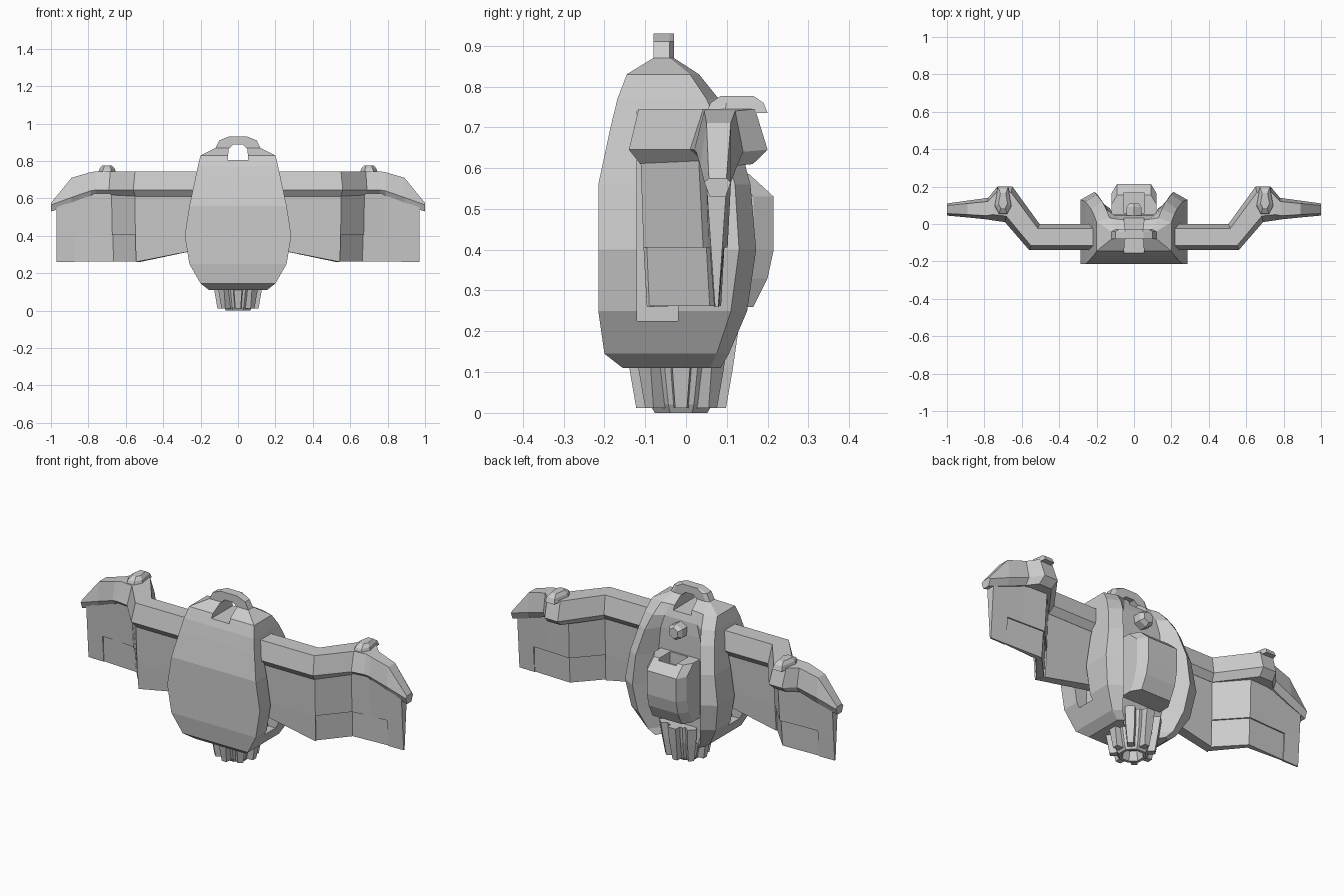
import bpy, bmesh, math
from mathutils import Vector

if "Cube" in bpy.data.objects:
    bpy.data.objects.remove(bpy.data.objects["Cube"])


def loft(name, rings, mirror=False):
    """Skin a list of equally sized closed rings and cap both ends."""
    bm = bmesh.new()
    vs = [[bm.verts.new(p) for p in r] for r in rings]
    n = len(rings[0])
    for a, b in zip(vs, vs[1:]):
        for i in range(n):
            j = (i + 1) % n
            bm.faces.new((a[i], a[j], b[j], b[i]))
    bm.faces.new(vs[0][::-1])
    bm.faces.new(vs[-1])
    bmesh.ops.recalc_face_normals(bm, faces=bm.faces)
    me = bpy.data.meshes.new(name)
    bm.to_mesh(me)
    bm.free()
    ob = bpy.data.objects.new(name, me)
    bpy.context.collection.objects.link(ob)
    if mirror:
        m = ob.modifiers.new("mirror", 'MIRROR')
        m.use_mirror_merge = False
    return ob


def rect(x0, x1, y0, y1, z):
    return [(x0, y0, z), (x1, y0, z), (x1, y1, z), (x0, y1, z)]


def cut(ob, cutter):
    cutter.hide_render = True
    cutter.hide_viewport = False
    cutter.display_type = 'WIRE'
    b = ob.modifiers.new("cut", 'BOOLEAN')
    b.operation = 'DIFFERENCE'
    b.solver = 'EXACT'
    b.object = cutter


# Body: z, half width, front y, side-back y, ridge x, ridge y, groove x, groove y
body_rows = [
    (.11, .155, -.155, .06, .13, .085, .11, .05),
    (.145, .20, -.20, .075, .16, .105, .12, .05),
    (.25, .26, -.215, .11, .19, .15, .13, .05),
    (.40, .285, -.215, .13, .21, .172, .135, .05),
    (.56, .26, -.215, .12, .20, .158, .135, .05),
    (.70, .23, -.185, .08, .17, .12, .12, .05),
    (.77, .215, -.168, .05, .15, .08, .10, .045),
    (.83, .20, -.145, .01, .13, .032, .08, .025),
    (.87, .12, -.08, -.04, .10, -.03, .06, -.03),
    (.91, .10, -.08, -.04, .08, -.03, .05, -.03),
    (.93, .05, -.08, -.04, .045, -.03, .03, -.03),
]
rings = []
for z, w, yf, ys, xr, yr, xg, yg in body_rows:
    half = [(w, yf), (w, ys), (xr, yr), (xg, yg)]
    rings.append([(x, y, z) for x, y in half] + [(-x, y, z) for x, y in half[::-1]])
body = loft("body", rings)

# Carry-loop hole and the wing sockets in the sides
hole = [(-.055, .805), (.055, .805), (.05, .865), (.025, .888), (-.025, .888), (-.05, .865)]
cut(body, loft("loop_hole_cutter", [[(x, y, z) for x, z in hole] for y in (-.4, .4)]))
for s in (-1, 1):
    xs = sorted((s * .2, s * .4))
    cut(body, loft("socket_cutter", [rect(*xs, -.12, -.02, z) for z in (.225, .74)]))

# Rear canister with a notch in its top
can = []
for z, y in [(.26, .165), (.33, .20), (.40, .215), (.53, .215), (.585, .155)]:
    can.append([(-.12, .03, z), (.12, .03, z), (.12, y - .05, z), (.09, y, z),
                (-.09, y, z), (-.12, y - .05, z)])
canister = loft("canister", can)
cut(canister, loft("notch_cutter", [rect(-.055, .055, .06, .165, z) for z in (.52, .7)]))

# Knob on the upper back
knob = []
for y, r in [(.03, .045), (.09, .045), (.11, .03)]:
    knob.append([(r * math.cos(a), y, .72 + r * math.sin(a))
                 for a in (math.radians(30 + 60 * i) for i in range(6))])
loft("back_knob", knob)

# Nozzle: hollow octagonal cone with radial fins
CY = -.012
noz = []
for z, r in [(.2, .115), (.11, .105), (.02, .082), (0, .07), (0, .055), (.05, .045)]:
    noz.append([(r * math.cos(a), CY + r * math.sin(a), z)
                for a in (math.radians(22.5 + 45 * i) for i in range(8))])
loft("nozzle", noz)
for i in range(8):
    a = math.radians(45 * i)
    d, t = Vector((math.cos(a), math.sin(a), 0)), Vector((-math.sin(a), math.cos(a), 0))
    fin = []
    for z, ri, ro, h in [(.2, .08, .14, .03), (.11, .08, .127, .027), (.012, .07, .11, .018)]:
        fin.append([Vector((0, CY, z)) + d * r + t * k
                    for r, k in ((ri, -h), (ro, -h * .8), (ro, h * .8), (ri, h))])
    loft("nozzle_fin", fin)

# Wing beam: front x,y, back x,y, then top, middle and bottom heights
beam_rows = [
    (.19, -.14, .19, 0, .745, .645, .61),
    (.56, -.14, .505, 0, .745, .645, .61),
    (.69, .01, .65, .2, .745, .645, .61),
    (.76, .02, .73, .2, .745, .645, .61),
    (.79, .025, .78, .14, .74, .64, .605),
    (.89, .035, .89, .125, .71, .605, .565),
    (1.0, .045, 1.0, .11, .575, .565, .53),
]
rings = []
for xf, yf, xb, yb, zt, zm, zb in beam_rows:
    f, b = Vector((xf, yf, 0)), Vector((xb, yb, 0))
    ring = []
    for k, z in [(0, zm), (.17, zt), (.83, zt), (1, zm), (.8, zb), (.2, zb)]:
        p = f.lerp(b, k)
        p.z = z
        ring.append(p)
    rings.append(ring)
wing_beam = loft("wing_beam", rings, True)


# Wing panels: wedge sections following the bent wing line
def panel(name, rows):
    rings = []
    for x, y, skew, zt, zb, ht, hb in rows:
        rings.append([(x + skew * ht, y - ht, zt), (x - skew * ht, y + ht, zt),
                      (x - skew * hb, y + hb, zb), (x + skew * hb, y - hb, zb)])
    loft(name, rings, True)


panel("upper_panel", [(.19, -.07, 0, .64, .405, .042, .034),
                      (.535, -.07, .4, .64, .405, .042, .034),
                      (.66, .072, .4, .64, .405, .042, .03),
                      (.78, .075, 0, .64, .405, .034, .02),
                      (.97, .075, 0, .55, .405, .024, .014)])
panel("inner_lower_panel", [(.19, -.07, 0, .405, .33, .034, .03),
                            (.535, -.07, .4, .405, .26, .034, .026)])
panel("wing_flap", [(.535, -.07, .4, .405, .262, .026, .02),
                    (.66, .072, .4, .405, .262, .022, .014),
                    (.875, .075, 0, .405, .262, .009, .004)])
panel("outer_lower_panel", [(.875, .075, 0, .405, .26, .017, .006),
                            (.97, .075, 0, .405, .26, .014, .004)])

# Hexagonal caps on top of the wing bends
cap = []
for z, sx, sy in [(.735, .048, .075), (.76, .04, .065), (.777, .024, .04)]:
    cap.append([(.70 + sx * u, .125 + sy * v, z) for u, v in
                ((-1, -.4), (-.5, -1), (.5, -1), (1, -.4), (.6, 1), (-.6, 1))])
loft("wing_cap", cap, True)
